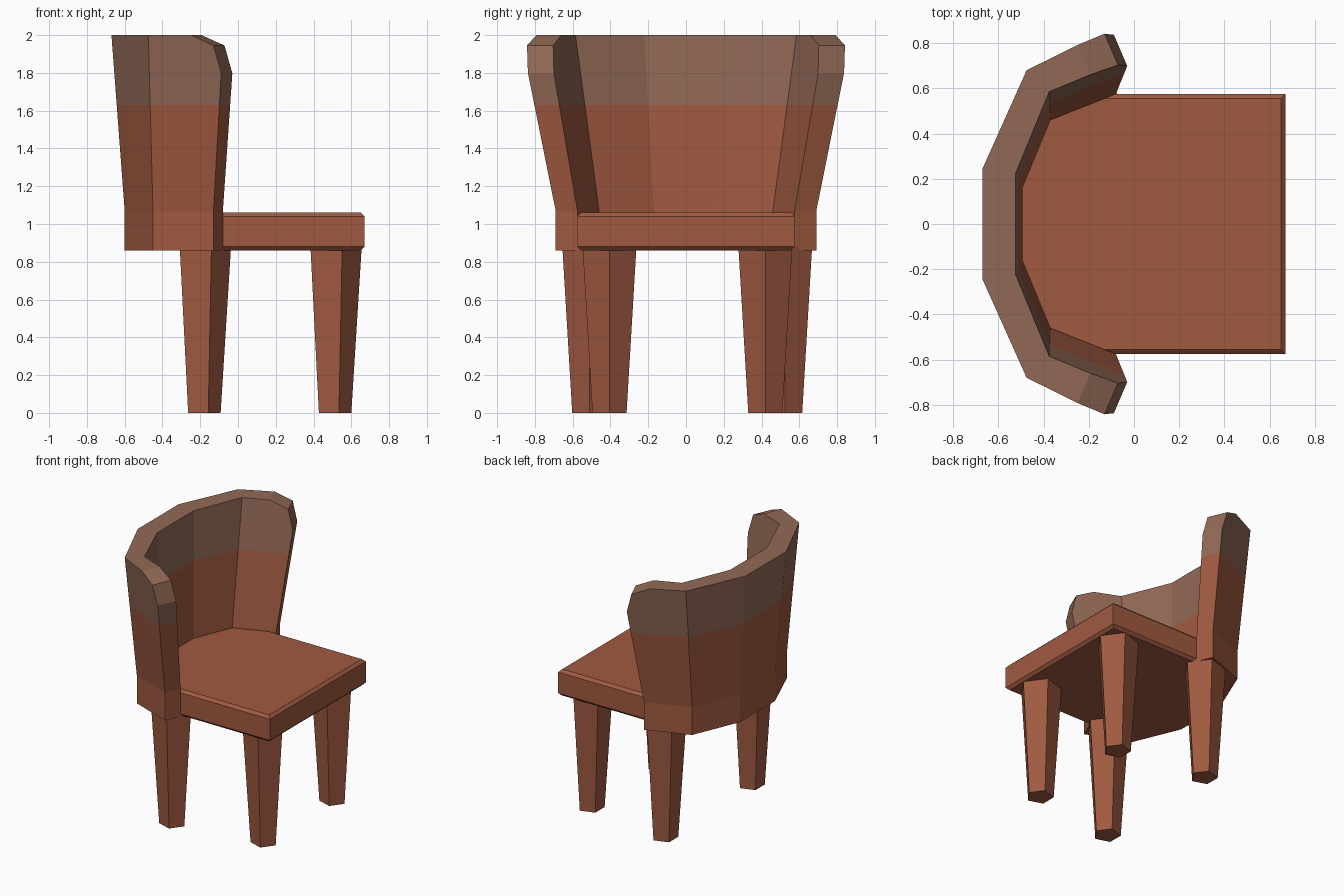
import bpy, bmesh
from math import cos, sin, tau
from mathutils import Vector

if "Cube" in bpy.data.objects:
    bpy.data.objects.remove(bpy.data.objects["Cube"])


def material(name, colour):
    m = bpy.data.materials.new(name)
    m.diffuse_color = (*colour, 1)
    m.use_nodes = True
    m.node_tree.nodes["Principled BSDF"].inputs["Base Color"].default_value = m.diffuse_color
    return m


leather = material("red brown", (0.352, 0.102, 0.053))
trim = material("grey brown", (0.285, 0.141, 0.093))


def loft(rings):
    """Closed solid through rings of equal point count."""
    bm = bmesh.new()
    vs = [[bm.verts.new(p) for p in r] for r in rings]
    n = len(vs[0])
    for a, b in zip(vs, vs[1:]):
        for i in range(n):
            j = (i + 1) % n
            bm.faces.new((a[i], a[j], b[j], b[i]))
    caps = [bm.faces.new(vs[0]), bm.faces.new(vs[-1])]
    return bm, vs, caps


def finish(bm, name, mats):
    bmesh.ops.recalc_face_normals(bm, faces=bm.faces[:])
    me = bpy.data.meshes.new(name)
    bm.to_mesh(me)
    bm.free()
    ob = bpy.data.objects.new(name, me)
    for m in mats:
        me.materials.append(m)
    bpy.context.collection.objects.link(ob)


# Seat: slab with chamfered exposed edges, its rear tucked into the backrest
half = [(0.67, 0.575), (-0.09, 0.575), (-0.385, 0.475), (-0.51, 0.18)]
outline = half + [(x, -y) for x, y in reversed(half)]
bm, _, _ = loft([[(x, y, z) for x, y in outline] for z in (0.86, 1.06)])
rim = [e for e in bm.edges
       if abs(e.verts[0].co.z - e.verts[1].co.z) < 0.01
       and all(v.co.x > -0.1 for v in e.verts)
       and abs(sum(v.co.y for v in e.verts) / 2) < 0.58
       and (max(v.co.x for v in e.verts) > 0.6)]
bmesh.ops.bevel(bm, geom=rim, offset=0.02, segments=1, affect='EDGES')
finish(bm, "seat", [leather])

# Backrest stations: outer low, outer top, inner top, inner low (x, y)
stations = [
    ((-0.60, 0.21), (-0.67, 0.245), (-0.525, 0.22), (-0.49, 0.17)),
    ((-0.45, 0.57), (-0.475, 0.68), (-0.375, 0.585), (-0.37, 0.46)),
    ((-0.13, 0.69), (-0.078, 0.877), (-0.016, 0.734), (-0.08, 0.575)),
]


def section(st, s):
    ol, ot, it, il = [(x, s * y) for x, y in st]
    return [(*ol, 0.86), (*ol, 1.07), (*ot, 2), (*it, 2), (*il, 1.07), (*il, 0.86)]


bm, vs, caps = loft([section(s, -1) for s in reversed(stations)]
                    + [section(s, 1) for s in stations])
for f, r in zip(caps, (vs[0], vs[-1])):
    bmesh.utils.face_split(f, r[1], r[4])

# Clipped upper corners of both arms
for s in (-1, 1):
    d = Vector((0.92, 0.39 * s, 0))
    for dist, z, n_s, n_z in ((0.245, 1.8, 0.145, 0.036), (0.08, 2.0, 0.055, 0.129)):
        bmesh.ops.bisect_plane(
            bm, geom=bm.verts[:] + bm.edges[:] + bm.faces[:], dist=1e-5,
            plane_co=d * dist + Vector((0, 0, z)),
            plane_no=(d * n_s + Vector((0, 0, n_z))).normalized(), clear_outer=True)
        bmesh.ops.holes_fill(bm, edges=[e for e in bm.edges if e.is_boundary], sides=0)

# Grey brown band along the top of the backrest
bmesh.ops.bisect_plane(bm, geom=bm.verts[:] + bm.edges[:] + bm.faces[:], dist=1e-5,
                       plane_co=(0, 0, 1.63), plane_no=(0, 0, 1))
for f in bm.faces:
    f.material_index = int(f.calc_center_median().z > 1.63)
finish(bm, "backrest", [leather, trim])

# Five-sided tapered legs
for name, x, y in (("front_leg_right", 0.505, 0.42), ("front_leg_left", 0.505, -0.405),
                   ("back_leg_right", -0.187, 0.525), ("back_leg_left", -0.187, -0.512)):
    bm, _, _ = loft([[(x + r * cos(i * tau / 5), y + r * sin(i * tau / 5), z)
                      for i in range(5)] for r, z in ((0.095, 0), (0.15, 0.88))])
    finish(bm, name, [leather])
